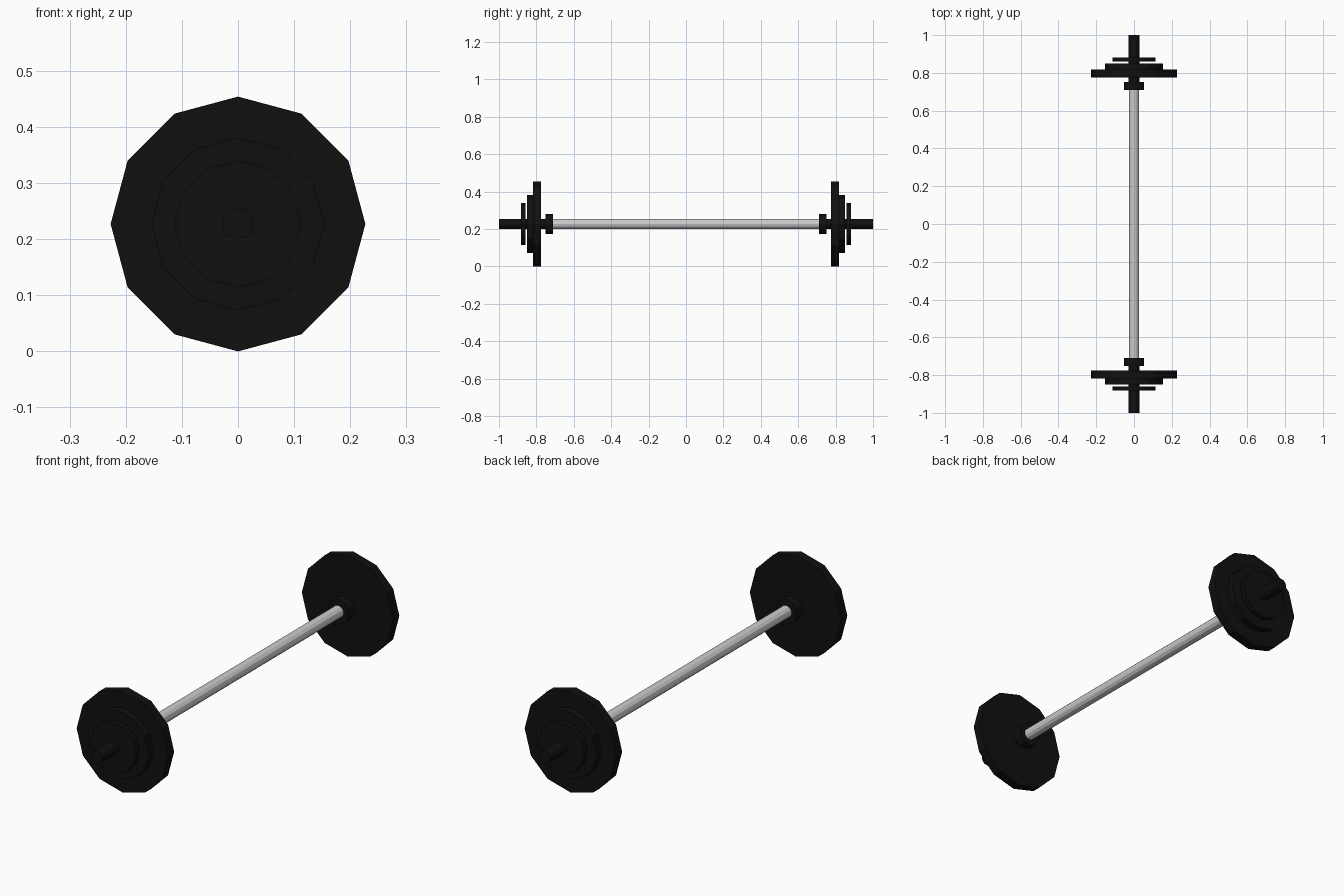
import bpy
from math import pi

if "Cube" in bpy.data.objects:
    bpy.data.objects.remove(bpy.data.objects["Cube"])

AXIS_Z = 0.227   # height of the bar axis
SIDES = 12

black = bpy.data.materials.new("black_rubber")
black.diffuse_color = (0.005, 0.005, 0.005, 1)
black.use_nodes = True
black.node_tree.nodes["Principled BSDF"].inputs["Base Color"].default_value = black.diffuse_color


def disc(name, radius, y0, y1, material=None):
    """Twelve-sided cylinder along y, with corners at top and bottom."""
    bpy.ops.mesh.primitive_cylinder_add(
        vertices=SIDES, radius=radius, depth=abs(y1 - y0),
        location=(0, (y0 + y1) / 2, AXIS_Z), rotation=(pi / 2, 0, 0))
    ob = bpy.context.object
    ob.name = name
    if material:
        ob.data.materials.append(material)
    return ob


# grey grip bar
disc("grip_bar", 0.027, -0.73, 0.73)

# black sleeve, collar and stacked plates at both ends
parts = [
    ("sleeve", 0.028, 0.73, 1.0),
    ("inner_collar", 0.053, 0.71, 0.752),
    ("large_plate", 0.227, 0.776, 0.818),
    ("medium_plate", 0.154, 0.815, 0.85),
    ("small_plate", 0.113, 0.859, 0.882),
]
for side, s in (("front", -1), ("back", 1)):
    for name, radius, y0, y1 in parts:
        disc(f"{side}_{name}", radius, s * y0, s * y1, black)
